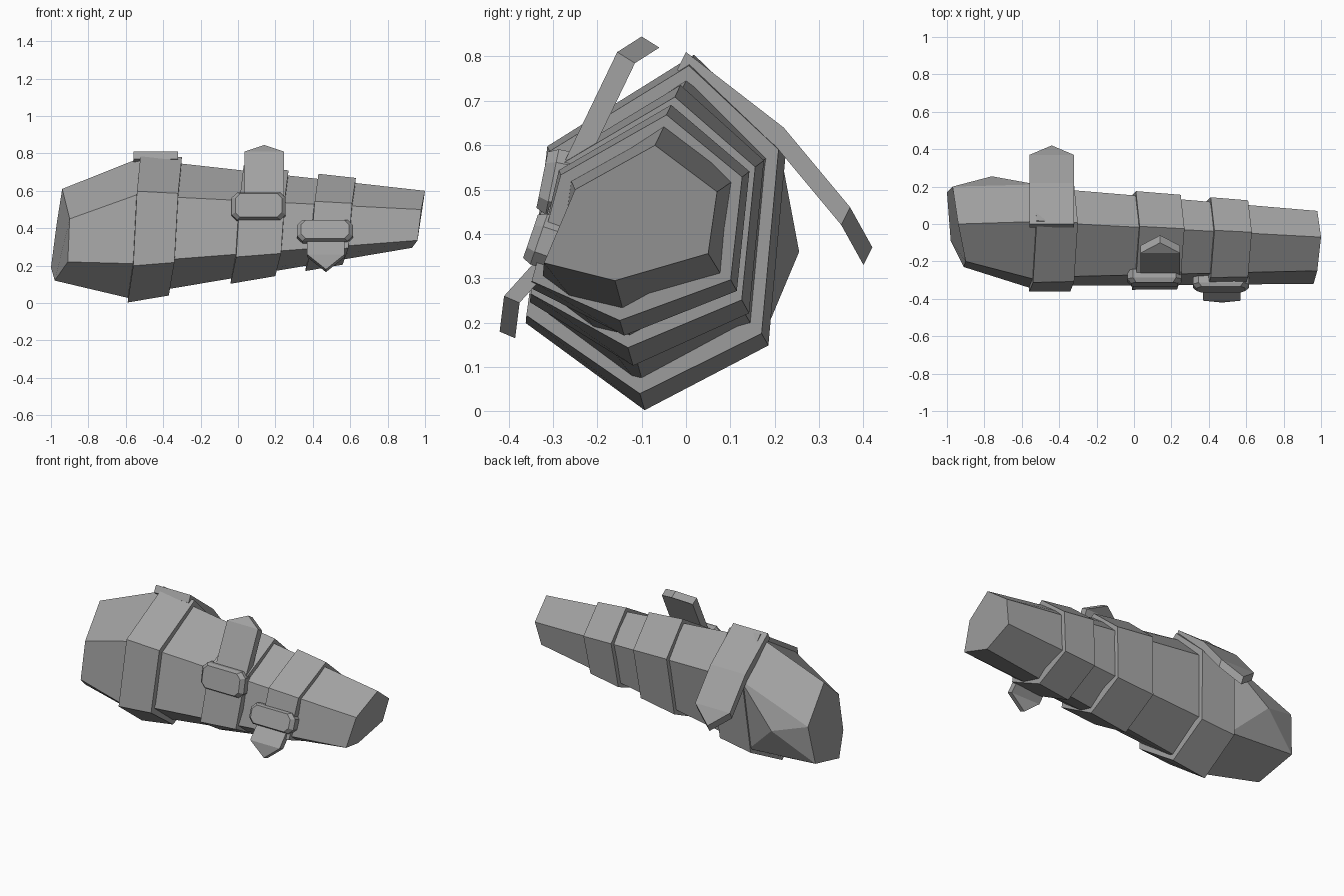
import bpy, bmesh
from mathutils import Vector, Matrix

cube = bpy.data.objects.get("Cube")
if cube:
    bpy.data.objects.remove(cube)

grey = bpy.data.materials.new("plain grey")
grey.use_nodes = True
grey.diffuse_color = (0.36, 0.36, 0.36, 1)
grey.node_tree.nodes["Principled BSDF"].inputs["Base Color"].default_value = grey.diffuse_color

# Hexagonal (y, z) sections near the shoulder and at the wrist:
# top, back upper, back lower, bottom, front lower, front upper
UPPER = [(0, .745), (.18, .57), (.145, .2), (-.1, .075), (-.33, .235), (-.28, .565)]
WRIST = [(-.07, .6), (.07, .495), (.05, .356), (-.16, .295), (-.32, .335), (-.25, .5)]
SKEW = [0, -.02, -.05, -.07, -.04, -.02]
UPPER_X = -.3
WRIST_X = 1


def finish(name, bm):
    bmesh.ops.recalc_face_normals(bm, faces=bm.faces)
    mesh = bpy.data.meshes.new(name)
    bm.to_mesh(mesh)
    bm.free()
    mesh.materials.append(grey)
    obj = bpy.data.objects.new(name, mesh)
    bpy.context.collection.objects.link(obj)
    return obj


def section(x, grow=0):
    """Six points of the tapering sleeve at x, pushed outward by grow."""
    t = (x - UPPER_X) / (WRIST_X - UPPER_X)
    ring = [Vector(a).lerp(Vector(b), t) for a, b in zip(UPPER, WRIST)]
    centre = sum(ring, Vector((0, 0))) / len(ring)
    ring = [p + (p - centre).normalized() * grow for p in ring]
    return [Vector((x + s, p.x, p.y)) for s, p in zip(SKEW, ring)]


def loft(name, first, last, bulge=None):
    """Join two sections; a bulge point splits the back face into a fan."""
    bm = bmesh.new()
    a = [bm.verts.new(p) for p in first]
    b = [bm.verts.new(p) for p in last]
    bm.faces.new(a)
    bm.faces.new(b[::-1])
    for i in range(len(a)):
        j = (i + 1) % len(a)
        quad = [a[i], a[j], b[j], b[i]]
        if bulge and i == 1:
            peak = bm.verts.new(bulge)
            for k in range(4):
                bm.faces.new((quad[k], quad[(k + 1) % 4], peak))
        else:
            bm.faces.new(quad)
    return finish(name, bm)


def strap(name, x, half, path, thickness):
    """Strip along a (y, z) path whose last point is a pointed tip."""
    bm = bmesh.new()
    pairs = [[bm.verts.new((x + s * half, y, z)) for s in (-1, 1)] for y, z in path[:-1]]
    tip = bm.verts.new((x, *path[-1]))
    for (a, b), (c, d) in zip(pairs, pairs[1:]):
        bm.faces.new((a, b, d, c))
    bm.faces.new((*pairs[-1], tip))
    result = bmesh.ops.extrude_face_region(bm, geom=bm.faces[:], use_keep_orig=True)
    moved = [g for g in result["geom"] if isinstance(g, bmesh.types.BMVert)]
    bmesh.ops.translate(bm, verts=moved, vec=(0, *thickness))
    return finish(name, bm)


def clasp(name, place, width, height, depth, tilt):
    """Chamfered block with a narrower front face."""
    bm = bmesh.new()
    w, h, c = width / 2, height / 2, .03
    outline = [(w, h - c), (w - c, h), (c - w, h), (-w, h - c),
               (-w, c - h), (c - w, -h), (w - c, -h), (w, c - h)]
    rows = []
    for y, k in ((depth / 2, 1), (-depth / 6, 1), (-depth / 2, .86)):
        rows.append([bm.verts.new((px * k, y, pz * k)) for px, pz in outline])
    for a, b in zip(rows, rows[1:]):
        for i in range(len(a)):
            j = (i + 1) % len(a)
            bm.faces.new((a[i], a[j], b[j], b[i]))
    bm.faces.new(rows[0])
    bm.faces.new(rows[-1])
    bm.transform(Matrix.Translation(place) @ Matrix.Rotation(tilt, 4, "X"))
    return finish(name, bm)


# Rounded shoulder end
shoulder_end = [(-.94, 0, .61), (-.97, .2, .42), (-1, .17, .19),
                (-.98, -.09, .12), (-.91, -.23, .22), (-.9, -.2, .45)]
loft("shoulder", shoulder_end, section(-.5, .018), bulge=(-.76, .255, .36))

# Tapered sleeve and its raised bands
loft("sleeve", section(-.5), section(WRIST_X))
for name, start, end, grow in (("shoulder_band", -.52, -.3, .035),
                               ("elbow_band", .03, .27, .028),
                               ("forearm_band", .43, .63, .028)):
    loft(name, section(start, grow), section(end, grow))

# Loose pointed strap ends
strap("back_strap", -.44, .118, [(0, .81), (.22, .64), (.37, .46), (.42, .37)], (-.02, -.04))
strap("upper_strap", .14, .105, [(-.285, .54), (-.155, .81), (-.1, .845)], (.04, -.025))
strap("lower_strap", .47, .1, [(-.32, .36), (-.41, .26), (-.42, .18)], (.035, -.015))

# Clasps holding the front straps
clasp("upper_clasp", (.11, -.29, .515), .29, .15, .07, -.2)
clasp("lower_clasp", (.465, -.322, .385), .3, .12, .06, -.33)
